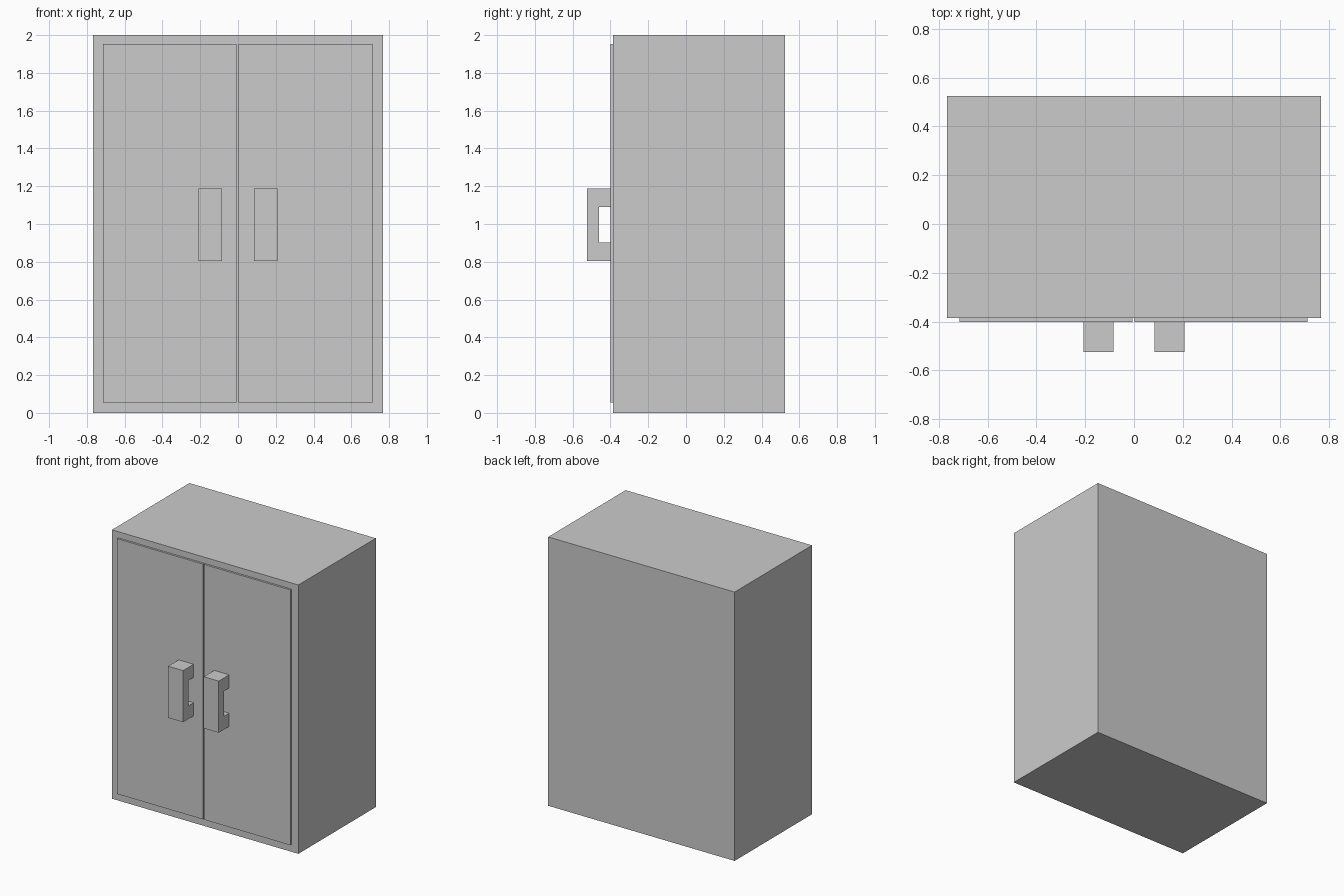
import bpy, bmesh

if "Cube" in bpy.data.objects:
    bpy.data.objects.remove(bpy.data.objects["Cube"])


def prism(name, profile, x0, x1):
    """Extrude a (y, z) side profile from x0 to x1."""
    bm = bmesh.new()
    face = bm.faces.new([bm.verts.new((x0, y, z)) for y, z in profile])
    ext = bmesh.ops.extrude_face_region(bm, geom=[face])
    verts = [v for v in ext["geom"] if isinstance(v, bmesh.types.BMVert)]
    bmesh.ops.translate(bm, verts=verts, vec=(x1 - x0, 0, 0))
    bmesh.ops.recalc_face_normals(bm, faces=bm.faces)
    mesh = bpy.data.meshes.new(name)
    bm.to_mesh(mesh)
    bm.free()
    obj = bpy.data.objects.new(name, mesh)
    bpy.context.collection.objects.link(obj)
    return obj


def rect(y0, y1, z0, z1):
    return [(y0, z0), (y1, z0), (y1, z1), (y0, z1)]


FRONT, DOOR_FACE, BACK = -0.386, -0.401, 0.524

# Cabinet body
prism("cabinet_body", rect(FRONT, BACK, 0, 2), -0.767, 0.767)

# C-shaped handle profile, open towards the door
handle = [(DOOR_FACE, 0.804), (-0.524, 0.804), (-0.524, 1.188), (DOOR_FACE, 1.188),
          (DOOR_FACE, 1.09), (-0.461, 1.09), (-0.461, 0.902), (DOOR_FACE, 0.902)]

# Two doors with a narrow gap between them, each with a handle
for side, door_x, handle_x in (("left", (-0.716, -0.007), (-0.208, -0.085)),
                               ("right", (0.002, 0.712), (0.085, 0.208))):
    prism(f"{side}_door", rect(DOOR_FACE, FRONT, 0.055, 1.954), *door_x)
    prism(f"{side}_handle", handle, *handle_x)
